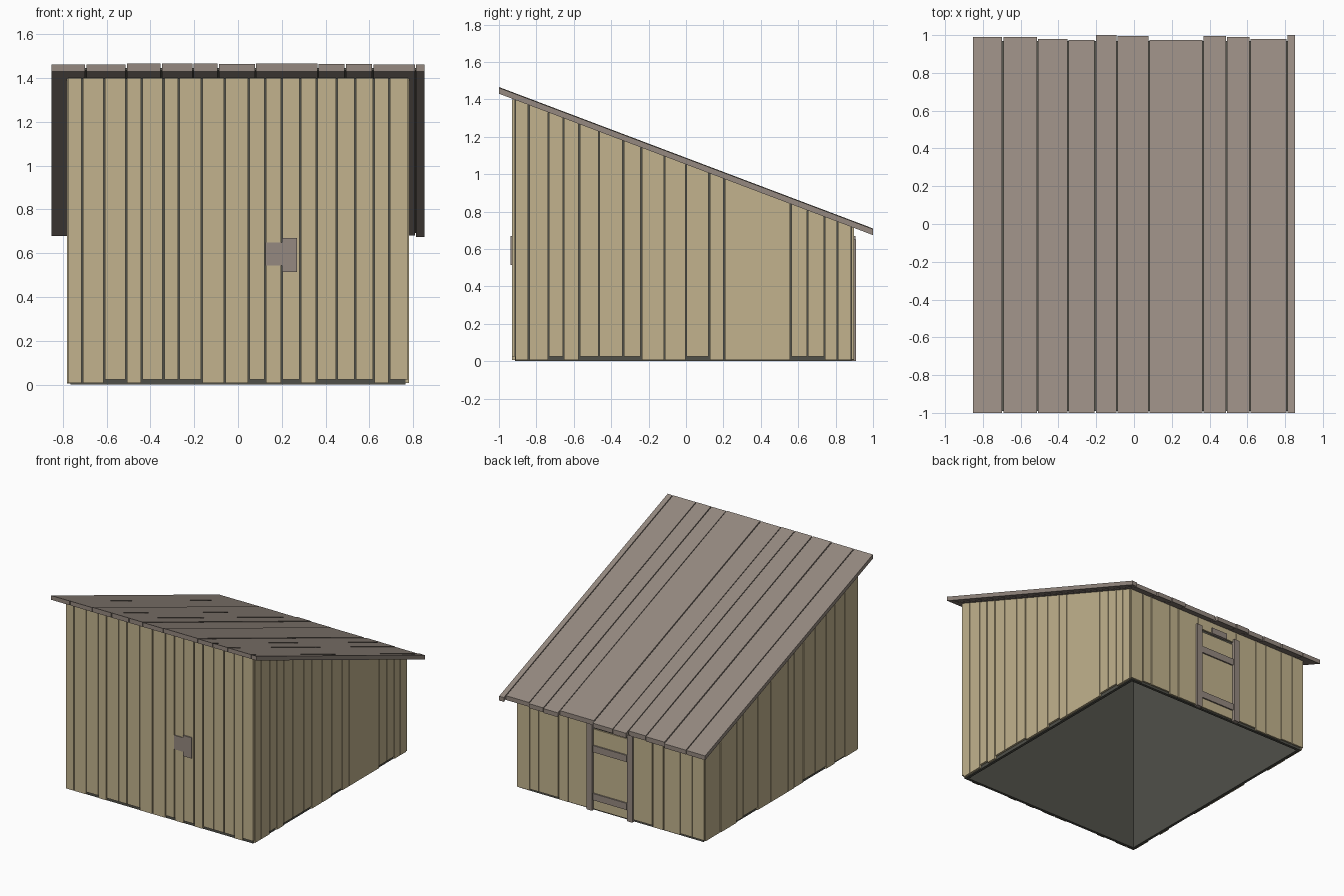
import bpy, bmesh, random

random.seed(4)
cube = bpy.data.objects.get("Cube")
if cube:
    bpy.data.objects.remove(cube, do_unlink=True)


def material(name, rgb):
    mat = bpy.data.materials.new(name)
    mat.use_nodes = True
    mat.diffuse_color = (*rgb, 1)
    mat.node_tree.nodes["Principled BSDF"].inputs["Base Color"].default_value = (*rgb, 1)
    return mat


PALE = material("pale_wall_wood", (0.54, 0.45, 0.27))
GREY = material("weathered_grey_wood", (0.30, 0.25, 0.215))
DARK = material("dark_backing", (0.08, 0.08, 0.066))


def under_roof(y):
    """Height of the roof underside at depth y."""
    return 1.052 - 0.378 * y


def add_box(bm, x, y, bottom, top):
    """Box between x and y ranges; bottom and top are heights or functions of y."""
    for v in bmesh.ops.create_cube(bm, size=1)["verts"]:
        px, py = x[v.co.x > 0], y[v.co.y > 0]
        pz = top if v.co.z > 0 else bottom
        v.co = (px, py, pz(py) if callable(pz) else pz)


def make(name, mat, boxes):
    bm = bmesh.new()
    for b in boxes:
        add_box(bm, *b)
    mesh = bpy.data.meshes.new(name)
    bm.to_mesh(mesh)
    bm.free()
    mesh.materials.append(mat)
    obj = bpy.data.objects.new(name, mesh)
    bpy.context.collection.objects.link(obj)


def spans(edges, gap=0.007):
    """Ranges between neighbouring edges, with a narrow gap left open."""
    return [(a + gap / 2, b - gap / 2) for a, b in zip(edges, edges[1:])]


def lows(count, raised=None):
    """Bottom heights: listed planks are cut short, others nearly touch the ground."""
    if raised is None:
        return [random.choice((0.006, 0.008, 0.018, 0.026)) for _ in range(count)]
    return [0.025 if i in raised else 0.007 for i in range(count)]


X, FRONT, BACK = 0.765, -0.915, 0.885   # outer faces of the backing
T, W = 0.015, 0.02                      # plank and backing thickness

# Dark backing shell, open underneath
make("backing_walls", DARK, [
    ((-X, X), (FRONT, FRONT + W), 0, under_roof),
    ((-X, X), (BACK - W, BACK), 0, under_roof),
    ((-X, W - X), (FRONT + W, BACK - W), 0, under_roof),
    ((X - W, X), (FRONT + W, BACK - W), 0, under_roof)])

# Front planks
edges = spans([-0.78, -0.71, -0.61, -0.51, -0.44, -0.34, -0.27, -0.165, -0.06, 0.05,
               0.125, 0.2, 0.285, 0.36, 0.45, 0.535, 0.62, 0.69, 0.78])
make("front_wall_planks", PALE,
     [(s, (FRONT - T, FRONT), z, 1.4)
      for s, z in zip(edges, lows(len(edges), (2, 4, 5, 6, 9, 11, 13, 14, 15, 17)))])

# Side planks, following the roof slope
edges = spans([FRONT, -0.84, -0.735, -0.655, -0.57, -0.465, -0.335, -0.24, -0.115, 0,
               0.125, 0.205, 0.56, 0.65, 0.74, 0.81, BACK])
make("right_side_planks", PALE,
     [((X, X + T), s, z, under_roof)
      for s, z in zip(edges, lows(len(edges), (2, 4, 5, 6, 9, 12, 13)))])
edges = spans([FRONT, -0.77, -0.65, -0.55, -0.42, -0.28, -0.17, -0.1, 0.11, 0.265,
               0.435, 0.51, 0.705, BACK])
make("left_side_planks", PALE,
     [((-X - T, -X), s, z, under_roof) for s, z in zip(edges, lows(len(edges)))])

# Back planks on both sides of the door, and a short one above it
edges = (spans([-0.78, -0.68, -0.58, -0.44, -0.35, -0.17])
         + spans([0.17, 0.35, 0.43, 0.595, 0.67, 0.78]))
outer = (BACK, BACK + 0.012)
planks = [(s, outer, z, under_roof) for s, z in zip(edges, lows(len(edges)))]
planks.append(((-0.17, 0.17), outer, 0.63, under_roof))
make("back_wall_planks", PALE, planks)

# Back door with jambs, rails and a small turn block
make("door_panel", PALE, [((-0.14, 0.14), (BACK, BACK + 0.01), 0.01, 0.61)])
make("door_jambs", GREY,
     [(x, (BACK, BACK + 0.024), 0, 0.65) for x in ((-0.19, -0.145), (0.145, 0.19))])
make("door_rails", GREY,
     [((-0.14, 0.14), (BACK, BACK + 0.02), z, z + 0.05) for z in (0.08, 0.44)])
make("door_turn_block", GREY, [((-0.08, 0.05), (BACK, BACK + 0.02), 0.625, 0.67)])

# Front latch
face = FRONT - T
make("front_latch", GREY, [((0.125, 0.2), (face - 0.006, face + 0.01), 0.545, 0.65),
                           ((0.2, 0.27), (face - 0.009, face + 0.01), 0.515, 0.67)])

# Roof boards of uneven length over a dark sheet
edges = spans([-0.855, -0.695, -0.51, -0.35, -0.205, -0.09, 0.08, 0.365, 0.49, 0.615,
               0.81, 0.855], 0.006)
ends = [0.99, 0.99, 0.98, 0.975, 1, 0.995, 0.975, 0.995, 0.99, 0.98, 1]
boards = []
for s, end in zip(edges, ends):
    rise = random.uniform(0.031, 0.036)
    boards.append((s, (-1, end), under_roof, lambda y, r=rise: under_roof(y) + r))
make("roof_boards", GREY, boards)
make("roof_sheet", DARK, [((-0.85, 0.85), (-0.99, 0.97),
                           lambda y: under_roof(y) + 0.008,
                           lambda y: under_roof(y) + 0.02)])
